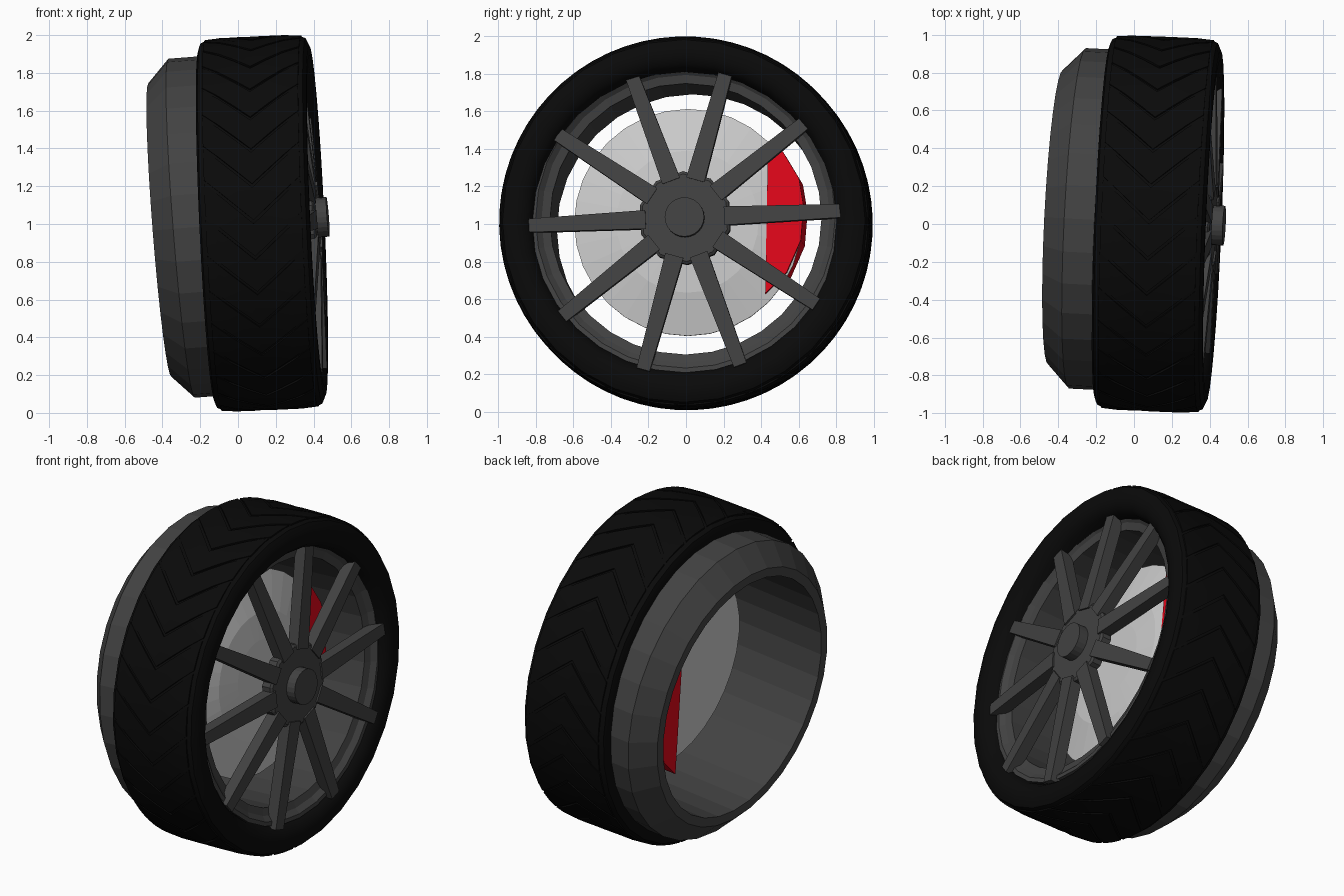
import bpy, bmesh
from math import sin, cos, pi, radians
from mathutils import Matrix, Vector

if "Cube" in bpy.data.objects:
    bpy.data.objects.remove(bpy.data.objects["Cube"])


def frame(origin, axis):
    """Matrix whose local X runs along the slightly tilted wheel axis."""
    x = Vector(axis).normalized()
    z = x.cross(Vector((0, 1, 0))).normalized()
    y = z.cross(x)
    m = Matrix((x, y, z)).transposed().to_4x4()
    m.translation = origin
    return m


RIM = frame((0, 0.015, 1.001), (1, -0.05, 0.078))
TYRE = frame((0, 0.005, 0.998), (1, -0.042, 0.046))


def material(name, c):
    m = bpy.data.materials.new(name)
    m.diffuse_color = (*c, 1)
    m.use_nodes = True
    m.node_tree.nodes["Principled BSDF"].inputs["Base Color"].default_value = m.diffuse_color
    return m


BLACK = material("rubber", (0.003, 0.003, 0.003))
DARK = material("dark_metal", (0.055, 0.055, 0.055))
SILVER = material("silver_metal", (0.6, 0.6, 0.6))
RED = material("red_paint", (0.75, 0.002, 0.01))


def finish(name, bm, mat, mtx, smooth=False):
    bmesh.ops.recalc_face_normals(bm, faces=bm.faces)
    me = bpy.data.meshes.new(name)
    bm.to_mesh(me)
    bm.free()
    ob = bpy.data.objects.new(name, me)
    bpy.context.collection.objects.link(ob)
    me.materials.append(mat)
    ob.matrix_world = mtx
    if smooth:
        bpy.ops.object.select_all(action='DESELECT')
        ob.select_set(True)
        bpy.context.view_layer.objects.active = ob
        bpy.ops.object.shade_smooth_by_angle(angle=radians(35))
    return ob


def lathe(name, profile, n, mat, mtx, closed=True, smooth=False, turn=0):
    """Revolve (s, r) points round X; an open profile gets end caps."""
    bm = bmesh.new()
    rings = []
    for s, r in profile:
        rings.append([bm.verts.new((s, r * cos(turn + 2 * pi * i / n), r * sin(turn + 2 * pi * i / n)))
                      for i in range(n)])
    pairs = list(zip(rings, rings[1:]))
    if closed:
        pairs.append((rings[-1], rings[0]))
    for a, b in pairs:
        for i in range(n):
            j = (i + 1) % n
            bm.faces.new((a[i], a[j], b[j], b[i]))
    if not closed:
        bm.faces.new(rings[0])
        bm.faces.new(rings[-1])
    return finish(name, bm, mat, mtx, smooth)


# Tyre carcass
lathe("tyre", [(-0.15, 0.82), (-0.165, 0.87), (-0.166, 0.93), (-0.155, 0.965), (-0.12, 0.982),
               (0.37, 0.982), (0.403, 0.968), (0.42, 0.93), (0.42, 0.88), (0.405, 0.84),
               (0.375, 0.815), (0.3, 0.79), (-0.1, 0.79)], 32, BLACK, TYRE, smooth=True)

# Raised V-shaped tread blocks separated by narrow grooves
bm = bmesh.new()
COUNT, MID, HALF = 32, 0.125, 0.255
for k in range(COUNT):
    cols = []
    for c in range(7):
        s = MID + HALF * (c - 3) / 3
        col = []
        for row in range(3):
            t = 2 * pi * (k + 0.9 * row / 2) / COUNT - 0.9 * abs(s - MID)
            r = 0.983 if c in (0, 6) else 0.99
            col.append([bm.verts.new((s, q * cos(t), q * sin(t))) for q in (0.965, r)])
        cols.append(col)
    for a, b in zip(cols, cols[1:]):
        for i in range(2):
            bm.faces.new((a[i][1], a[i + 1][1], b[i + 1][1], b[i][1]))
        for i in (0, 2):
            bm.faces.new((a[i][0], a[i][1], b[i][1], b[i][0]))
    for a in (cols[0], cols[-1]):
        for i in range(2):
            bm.faces.new((a[i][0], a[i + 1][0], a[i + 1][1], a[i][1]))
finish("tread_blocks", bm, BLACK, TYRE, smooth=True)

# Rim barrel with bevelled rear lip and stepped front flange
lathe("rim_barrel", [(-0.415, 0.725), (-0.415, 0.78), (-0.3, 0.9), (-0.14, 0.9), (-0.1, 0.8),
                     (0.3, 0.8), (0.365, 0.825), (0.365, 0.8), (0.34, 0.77), (0.33, 0.725)],
      32, DARK, RIM)

# Hub and centre cap
lathe("hub", [(0.355, 0.235), (0.355, 0.25), (0.41, 0.25), (0.42, 0.235)], 10, DARK, RIM,
      closed=False, turn=radians(20.5))
lathe("centre_cap", [(0.4, 0.105), (0.478, 0.105)], 24, DARK, RIM, closed=False)

# Ten spokes, slightly wider at the hub
bm = bmesh.new()
for k in range(10):
    t = radians(2.5 + 36 * k)
    out, side = Vector((0, cos(t), sin(t))), Vector((0, -sin(t), cos(t)))
    ends = []
    for r, s0, s1, w in ((0.21, 0.36, 0.43, 0.05), (0.84, 0.325, 0.398, 0.036)):
        ends.append([bm.verts.new(out * r + side * (w * d) + Vector((s, 0, 0)))
                     for s, d in ((s0, -1), (s0, 1), (s1, 1), (s1, -1))])
    a, b = ends
    bm.faces.new(a)
    bm.faces.new(b)
    for i in range(4):
        j = (i + 1) % 4
        bm.faces.new((a[i], a[j], b[j], b[i]))
finish("spokes", bm, DARK, RIM)

# Brake disc with a shallow cone front
lathe("brake_disc", [(0.08, 0.607), (0.095, 0.607), (0.15, 0.38), (0.16, 0.22)], 32, SILVER, RIM,
      closed=False)

# Brake caliper: arc-shaped block straddling the disc
bm = bmesh.new()
outline = [(0.415, -0.385), (0.53, -0.27), (0.605, -0.1), (0.62, 0.08), (0.595, 0.23),
           (0.505, 0.38), (0.43, 0.42)]
face = bm.faces.new([bm.verts.new((-0.29, y, z)) for y, z in outline])
ext = bmesh.ops.extrude_face_region(bm, geom=[face], use_keep_orig=True)
bmesh.ops.translate(bm, vec=(0.43, 0, 0),
                    verts=[v for v in ext["geom"] if isinstance(v, bmesh.types.BMVert)])
finish("brake_caliper", bm, RED, RIM)
